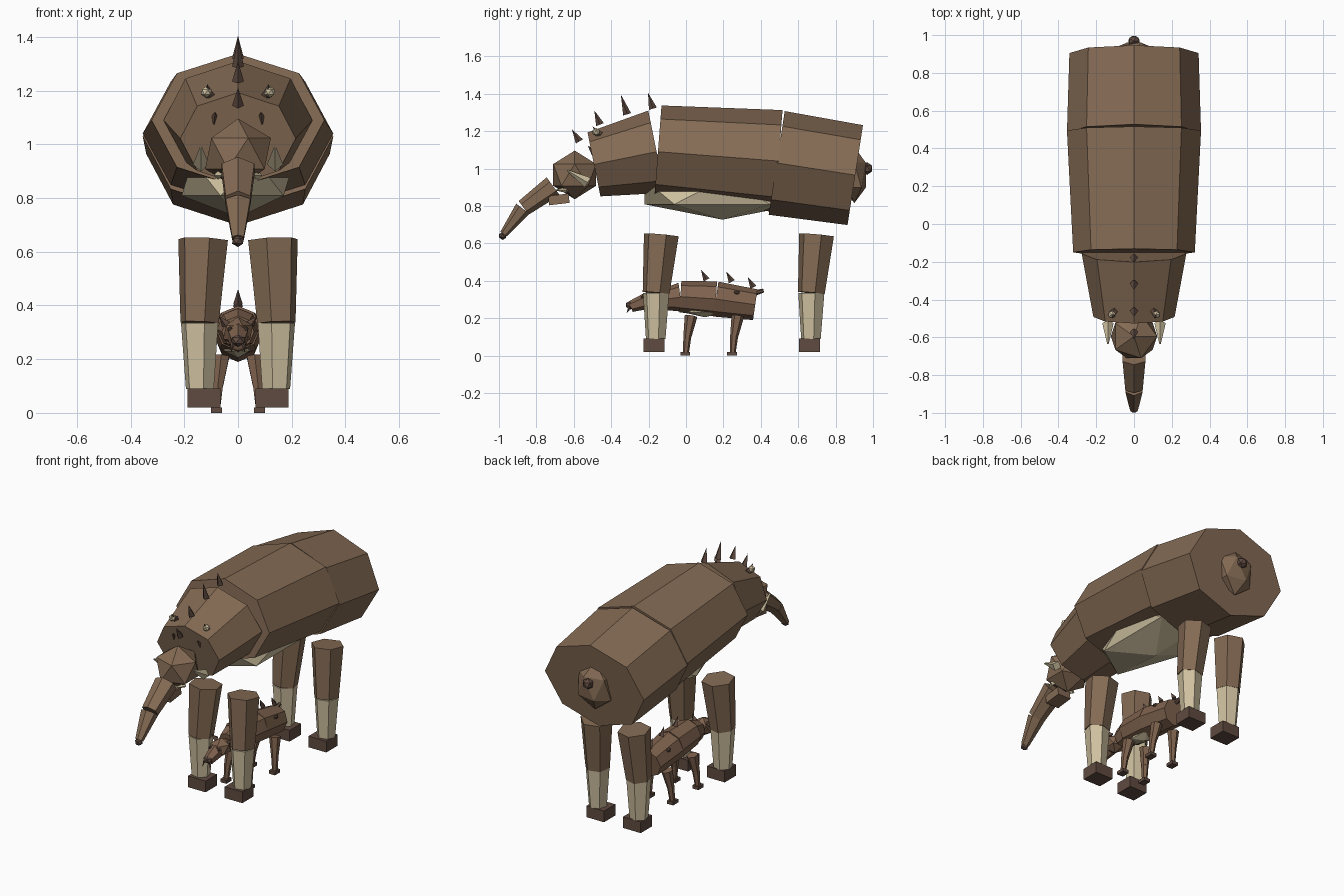
import bpy, bmesh, math
from mathutils import Vector, Matrix

if "Cube" in bpy.data.objects:
    bpy.data.objects.remove(bpy.data.objects["Cube"], do_unlink=True)


def material(name, rgb):
    m = bpy.data.materials.new(name)
    m.use_nodes = True
    color = (*rgb, 1)
    m.diffuse_color = color
    bsdf = m.node_tree.nodes["Principled BSDF"]
    bsdf.inputs["Base Color"].default_value = color
    bsdf.inputs["Roughness"].default_value = 0.9
    return m


hide = material("brown hide", (0.23, 0.145, 0.088))
young = material("reddish brown hide", (0.21, 0.122, 0.075))
dark = material("dark brown horn", (0.115, 0.07, 0.052))
cream = material("cream", (0.62, 0.53, 0.35))


def finish(name, bm, mat):
    mesh = bpy.data.meshes.new(name)
    bm.to_mesh(mesh)
    bm.free()
    mesh.materials.append(mat)
    obj = bpy.data.objects.new(name, mesh)
    bpy.context.collection.objects.link(obj)
    return obj


def frustum(name, a, b, r0, r1, mat, sides=6, squash=1, turn=0):
    """Tapered prism from a to b; squash flattens it across the x axis."""
    a, b = Vector(a), Vector(b)
    z = (b - a).normalized()
    x = (Vector((1, 0, 0)) - z * z.x).normalized()
    frame = Matrix((x, z.cross(x), z)).transposed().to_4x4()
    bm = bmesh.new()
    bmesh.ops.create_cone(bm, cap_ends=True, segments=sides, radius1=r0, radius2=r1, depth=(b - a).length)
    place = (Matrix.Translation((a + b) / 2) @ frame
             @ Matrix.Diagonal((1, squash, 1, 1)) @ Matrix.Rotation(turn, 4, 'Z'))
    bm.transform(place)
    return finish(name, bm, mat)


def ball(name, center, size, mat):
    bm = bmesh.new()
    bmesh.ops.create_icosphere(bm, subdivisions=1, radius=1)
    bm.transform(Matrix.Translation(center) @ Matrix.Diagonal((*size, 1)))
    return finish(name, bm, mat)


def box(name, center, size, mat, pitch=0):
    bm = bmesh.new()
    bmesh.ops.create_cube(bm, size=1)
    bm.transform(Matrix.Translation(center) @ Matrix.Rotation(pitch, 4, 'X')
                 @ Matrix.Diagonal((*size, 1)))
    return finish(name, bm, mat)


def spike(name, base, tip, r, mat=dark, sides=4):
    return frustum(name, base, tip, r, 0, mat, sides)


SIDES = (("left", 1), ("right", -1))

# Adult body: three tapered eight-sided shells
frustum("shoulder_shell", (0, -0.157, 1.09), (0, -0.492, 1.022), 0.277, 0.215, hide, 8, 0.81)
frustum("middle_shell", (0, -0.15, 1.09), (0, 0.495, 1.04), 0.322, 0.355, hide, 8, 0.77)
frustum("rump_shell", (0, 0.485, 1.03), (0, 0.905, 0.965), 0.355, 0.342, hide, 8, 0.79)
ball("belly", (0, 0.195, 0.875), (0.235, 0.49, 0.148), cream)
ball("rump_pad", (0, 0.9, 0.965), (0.125, 0.072, 0.15), hide)
ball("tail_knob", (0, 0.968, 1.0), (0.034, 0.032, 0.034), dark)

# Adult head, trunk and jaw
ball("head", (0, -0.595, 0.966), (0.137, 0.135, 0.13), hide)
frustum("upper_trunk", (0, -0.71, 0.905), (0, -0.868, 0.79), 0.07, 0.053, hide, 6, 0.85)
frustum("lower_trunk", (0, -0.872, 0.785), (0, -0.975, 0.65), 0.053, 0.025, hide, 6, 0.85)
ball("trunk_tip", (0, -0.98, 0.64), (0.025, 0.022, 0.022), dark)
box("jaw", (0, -0.68, 0.835), (0.09, 0.11, 0.05), hide, 0.12)

for side, s in SIDES:
    frustum(side + "_cheek_plate", (s * 0.138, -0.525, 0.925), (s * 0.138, -0.635, 0.99),
            0.03, 0.004, cream, 4)
    spike(side + "_tusk", (s * 0.075, -0.635, 0.885), (s * 0.05, -0.71, 0.885), 0.016, cream)
    ball(side + "_eye", (s * 0.118, -0.48, 1.195), (0.022, 0.022, 0.022), cream)
    spike(side + "_eye_horn", (s * 0.105, -0.46, 1.18), (s * 0.115, -0.5, 1.225), 0.02)
    spike(side + "_brow_spike", (s * 0.09, -0.49, 1.09), (s * 0.085, -0.525, 1.12), 0.022)

# Ridge of spikes along the neck
ridge = [(-0.57, 1.145, -0.61, 1.21), (-0.46, 1.235, -0.49, 1.31),
         (-0.315, 1.29, -0.348, 1.395), (-0.177, 1.32, -0.203, 1.405)]
for i, (y0, z0, y1, z1) in enumerate(ridge):
    spike(f"ridge_spike_{i + 1}", (0, y0, z0), (0, y1, z1), 0.022)

# Adult legs
for end, y in (("front", 0), ("rear", 0.83)):
    for side, s in SIDES:
        tag = f"{end}_{side}_"
        frustum(tag + "thigh", (s * 0.13, y - 0.132, 0.645), (s * 0.143, y - 0.16, 0.335),
                0.096, 0.074, hide, 6, 1, 0.25 * s)
        frustum(tag + "shin", (s * 0.143, y - 0.16, 0.335), (s * 0.142, y - 0.162, 0.09),
                0.072, 0.054, cream, 6, 1, 0.25 * s)
        box(tag + "foot", (s * 0.127, y - 0.17, 0.055), (0.122, 0.112, 0.07), dark)

# Young one: the same shell layout, smaller
frustum("young_shoulder_shell", (0, -0.03, 0.312), (0, -0.105, 0.302), 0.078, 0.06, young, 8)
frustum("young_middle_shell", (0, -0.03, 0.315), (0, 0.16, 0.303), 0.084, 0.094, young, 8)
frustum("young_rump_shell", (0, 0.16, 0.302), (0, 0.37, 0.272), 0.094, 0.083, young, 8)
ball("young_belly", (0, 0.1, 0.25), (0.06, 0.13, 0.045), cream)
frustum("young_tail", (0, 0.35, 0.33), (0, 0.415, 0.348), 0.018, 0.01, dark, 6)
ball("young_head", (0, -0.17, 0.3), (0.062, 0.075, 0.058), young)
frustum("young_snout", (0, -0.21, 0.292), (0, -0.295, 0.262), 0.044, 0.03, young, 6)
ball("young_nose", (0, -0.295, 0.27), (0.03, 0.03, 0.024), dark)

for i, (y, z) in enumerate([(0.1, 0.405), (0.235, 0.395), (0.35, 0.365)]):
    spike(f"young_spike_{i + 1}", (0, y + 0.01, z), (0, y - 0.02, z + 0.055), 0.018)

for side, s in SIDES:
    tag = f"young_{side}_"
    spike(tag + "ear", (s * 0.045, -0.15, 0.33), (s * 0.07, -0.165, 0.36), 0.018)
    spike(tag + "fang", (s * 0.02, -0.3, 0.26), (s * 0.025, -0.318, 0.225), 0.009)
    ball(tag + "eye", (s * 0.03, -0.232, 0.312), (0.01, 0.01, 0.01), dark)
    ball(tag + "side_knob", (s * 0.07, 0.272, 0.338), (0.014, 0.018, 0.012), dark)
    for end, y in (("front", 0), ("rear", 0.25)):
        leg = tag + end + "_"
        frustum(leg + "thigh", (s * 0.062, y + 0.027, 0.212), (s * 0.074, y + 0.008, 0.105),
                0.034, 0.022, young)
        frustum(leg + "shin", (s * 0.074, y + 0.008, 0.112), (s * 0.08, y, 0.018),
                0.022, 0.016, young)
        box(leg + "foot", (s * 0.08, y - 0.004, 0.01), (0.042, 0.052, 0.02), dark)
